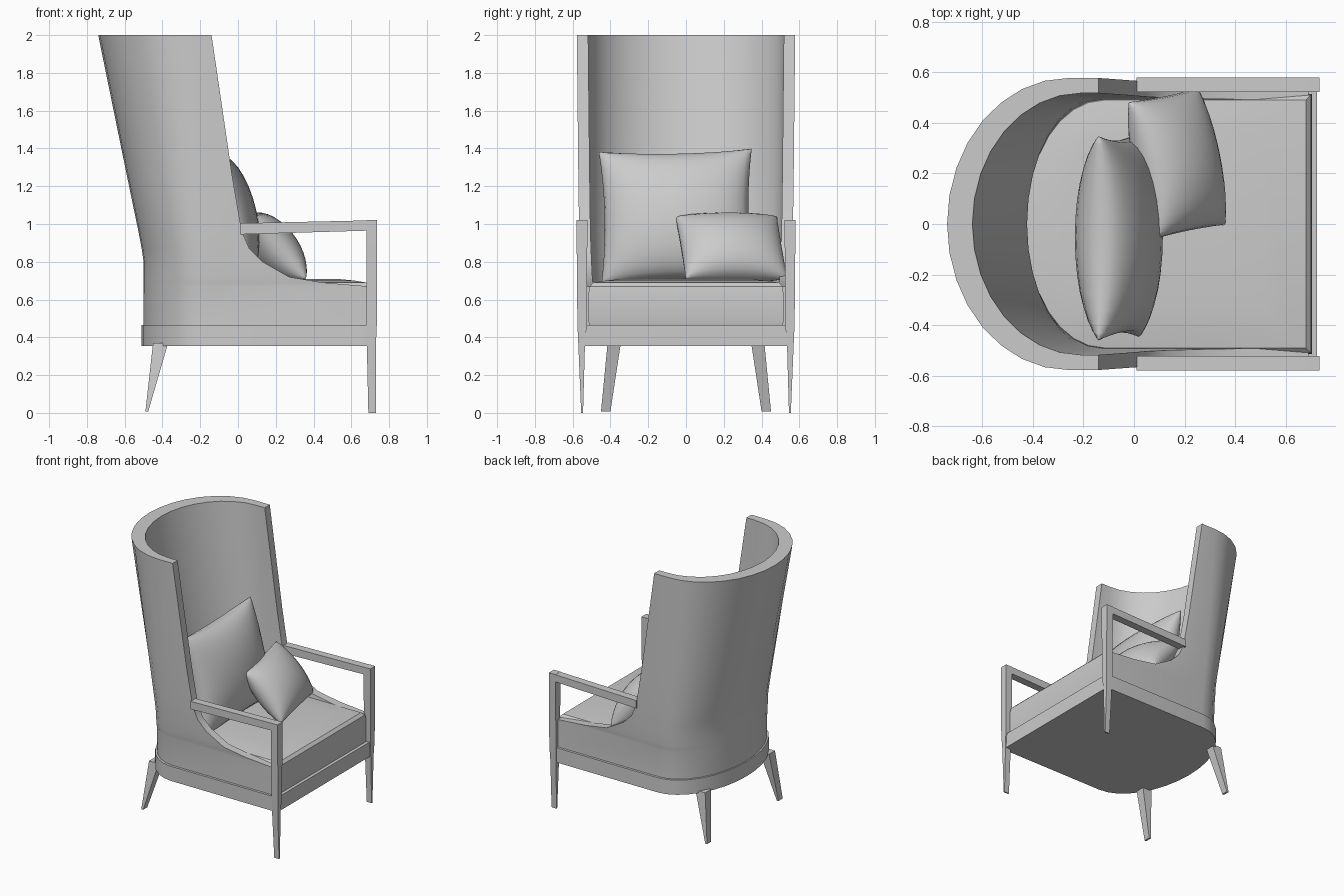
import bpy, bmesh, math
from mathutils import Vector, Matrix

cube = bpy.data.objects.get("Cube")
if cube:
    bpy.data.objects.remove(cube)

GREY = (0.6, 0.6, 0.6, 1)
mat = bpy.data.materials.new("plain grey")
mat.use_nodes = True
mat.diffuse_color = GREY
mat.node_tree.nodes["Principled BSDF"].inputs["Base Color"].default_value = GREY


def finish(name, bm, angle=35):
    bmesh.ops.remove_doubles(bm, verts=bm.verts, dist=0.0005)
    bmesh.ops.recalc_face_normals(bm, faces=bm.faces)
    mesh = bpy.data.meshes.new(name)
    bm.to_mesh(mesh)
    bm.free()
    mesh.materials.append(mat)
    obj = bpy.data.objects.new(name, mesh)
    bpy.context.collection.objects.link(obj)
    bpy.ops.object.select_all(action="DESELECT")
    obj.select_set(True)
    bpy.context.view_layer.objects.active = obj
    bpy.ops.object.shade_smooth_by_angle(angle=math.radians(angle))


def loft(name, rings, strip_caps=False):
    """Skin a stack of closed rings and cap both ends."""
    bm = bmesh.new()
    loops = [[bm.verts.new(p) for p in ring] for ring in rings]
    n = len(loops[0])
    for a, b in zip(loops, loops[1:]):
        for i in range(n):
            j = (i + 1) % n
            bm.faces.new((a[i], a[j], b[j], b[i]))
    for cap in (loops[0], loops[-1]):
        if strip_caps:
            for i in range(n // 2 - 1):
                bm.faces.new((cap[i], cap[i + 1], cap[n - 2 - i], cap[n - 1 - i]))
        else:
            bm.faces.new(cap)
    finish(name, bm)


def u_path(front, back, half, join, z, steps=16):
    """Plan outline: straight sides closed by a half ellipse at the back."""
    pts = [(front, half, z)]
    for i in range(steps + 1):
        t = math.pi * i / steps
        pts.append((join - (join - back) * math.sin(t), half * math.cos(t), z))
    return pts + [(front, -half, z)]


def rect(x0, x1, y0, y1, z):
    return [(x0, y0, z), (x1, y0, z), (x1, y1, z), (x0, y1, z)]


# base frame
loft("base_frame", [u_path(0.725, -0.51, 0.568, -0.16, z) for z in (0.355, 0.465)])

# wrapped back and side shell: height, front edge, back, half width
shell = [(0.465, 0.69, -0.50, 0.55), (0.67, 0.69, -0.50, 0.55),
         (0.69, 0.45, -0.50, 0.553), (0.72, 0.27, -0.50, 0.556),
         (0.80, 0.13, -0.50, 0.56), (0.87, 0.06, -0.51, 0.563),
         (0.96, 0.02, -0.527, 0.566), (1.25, -0.03, -0.587, 0.57),
         (2.0, -0.14, -0.74, 0.578)]
rings = []
for z, front, back, half in shell:
    rise = (z - 0.465) / 1.535
    join = -0.16 - 0.1 * rise
    outer = u_path(front, back, half, join, z)
    inner = u_path(front, back + 0.07 + 0.03 * rise, half - 0.06, join + 0.05, z)
    rings.append(outer + inner[::-1])
loft("back_shell", rings, strip_caps=True)

# seat cushion with a softened, slightly domed top
cushion = [(0.46, 0.0), (0.48, -0.005), (0.64, -0.005), (0.67, 0.0),
           (0.69, 0.02), (0.7, 0.08), (0.71, 0.18)]
loft("seat_cushion", [u_path(0.70 - d, -0.45 + d, 0.51 - d, -0.12, z)
                      for z, d in cushion])

# posts, legs and arms on both sides
for side, s in (("left", 1), ("right", -1)):
    loft("front_leg_" + side, [
        rect(0.69, 0.73, s * 0.545, s * 0.555, 0),
        rect(0.682, 0.73, s * 0.535, s * 0.57, 0.36),
        rect(0.68, 0.735, s * 0.525, s * 0.575, 0.47),
        rect(0.68, 0.735, s * 0.522, s * 0.58, 1.02)])
    loft("armrest_" + side, [
        [(x, s * 0.522, lo), (x, s * 0.58, lo), (x, s * 0.58, hi), (x, s * 0.522, hi)]
        for x, lo, hi in ((0.01, 0.945, 1.004), (0.69, 0.965, 1.019))])
    loft("back_leg_" + side, [
        rect(-0.49, -0.475, s * 0.40, s * 0.45, 0.008),
        rect(-0.45, -0.37, s * 0.345, s * 0.415, 0.37)])


def pillow(name, centre, across, up, w, h, thick, pinch, n=16):
    """Two plump sheets joined at a seam that bows in between the corners."""
    a = Vector(across).normalized()
    normal = a.cross(Vector(up)).normalized()
    b = normal.cross(a)
    frame = Matrix((a, b, normal)).transposed()
    bm = bmesh.new()
    for face in (1, -1):
        grid = []
        for i in range(n + 1):
            row = []
            for j in range(n + 1):
                u = -math.cos(math.pi * i / n)
                v = -math.cos(math.pi * j / n)
                bulge = max(0, (1 - u * u) * (1 - v * v)) ** 0.45
                p = Vector((w * u * (1 - pinch * (1 - v * v)),
                            h * v * (1 - pinch * (1 - u * u)),
                            face * thick * bulge))
                row.append(bm.verts.new(Vector(centre) + frame @ p))
            grid.append(row)
        for i in range(n):
            for j in range(n):
                bm.faces.new((grid[i][j], grid[i + 1][j],
                              grid[i + 1][j + 1], grid[i][j + 1]))
    finish(name, bm, 60)


# scatter pillows
pillow("large_pillow", (-0.06, -0.05, 1.04), (0, 1, 0.02), (-0.23, -0.04, 1),
       0.405, 0.36, 0.16, 0.06)
pillow("small_pillow", (0.17, 0.24, 0.875), (-0.2, 1, 0), (-0.65, -0.1, 0.78),
       0.275, 0.215, 0.135, 0.02)
